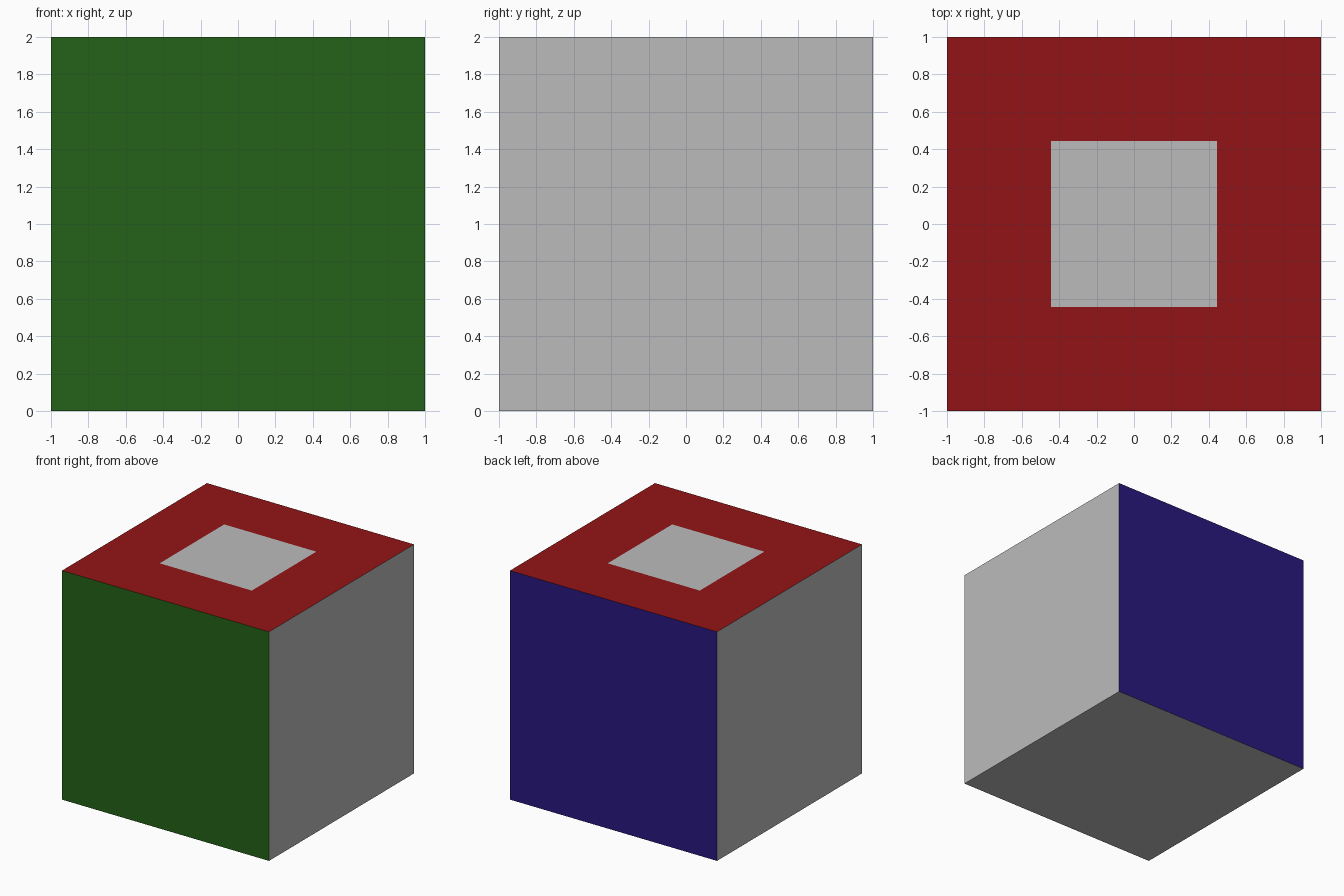
import bpy, bmesh
from mathutils import Matrix

if "Cube" in bpy.data.objects:
    bpy.data.objects.remove(bpy.data.objects["Cube"])

INSET = 0.555  # border width around the square on the top


def material(name, rgb):
    m = bpy.data.materials.new(name)
    m.diffuse_color = (*rgb, 1.0)
    m.use_nodes = True
    m.node_tree.nodes["Principled BSDF"].inputs["Base Color"].default_value = m.diffuse_color
    return m


# Cube standing on the ground
bm = bmesh.new()
bmesh.ops.create_cube(bm, size=2, matrix=Matrix.Translation((0, 0, 1)))
bm.normal_update()

# Coloured front, back and top; the sides and base stay grey
for f in bm.faces:
    n = f.normal
    if n.y < -0.5:
        f.material_index = 1
    elif n.y > 0.5:
        f.material_index = 2
    elif n.z > 0.5:
        f.material_index = 3
        top = f

# Flush grey square in the middle of the top
bmesh.ops.inset_region(bm, faces=[top], thickness=INSET, use_even_offset=True)
top.material_index = 0

mesh = bpy.data.meshes.new("cube_block")
bm.to_mesh(mesh)
bm.free()
for name, rgb in (("grey", (0.5, 0.5, 0.5)),
                  ("green", (0.018, 0.12, 0.009)),
                  ("blue", (0.022, 0.009, 0.21)),
                  ("red", (0.29, 0.007, 0.008))):
    mesh.materials.append(material(name, rgb))
bpy.context.collection.objects.link(bpy.data.objects.new("cube_block", mesh))
